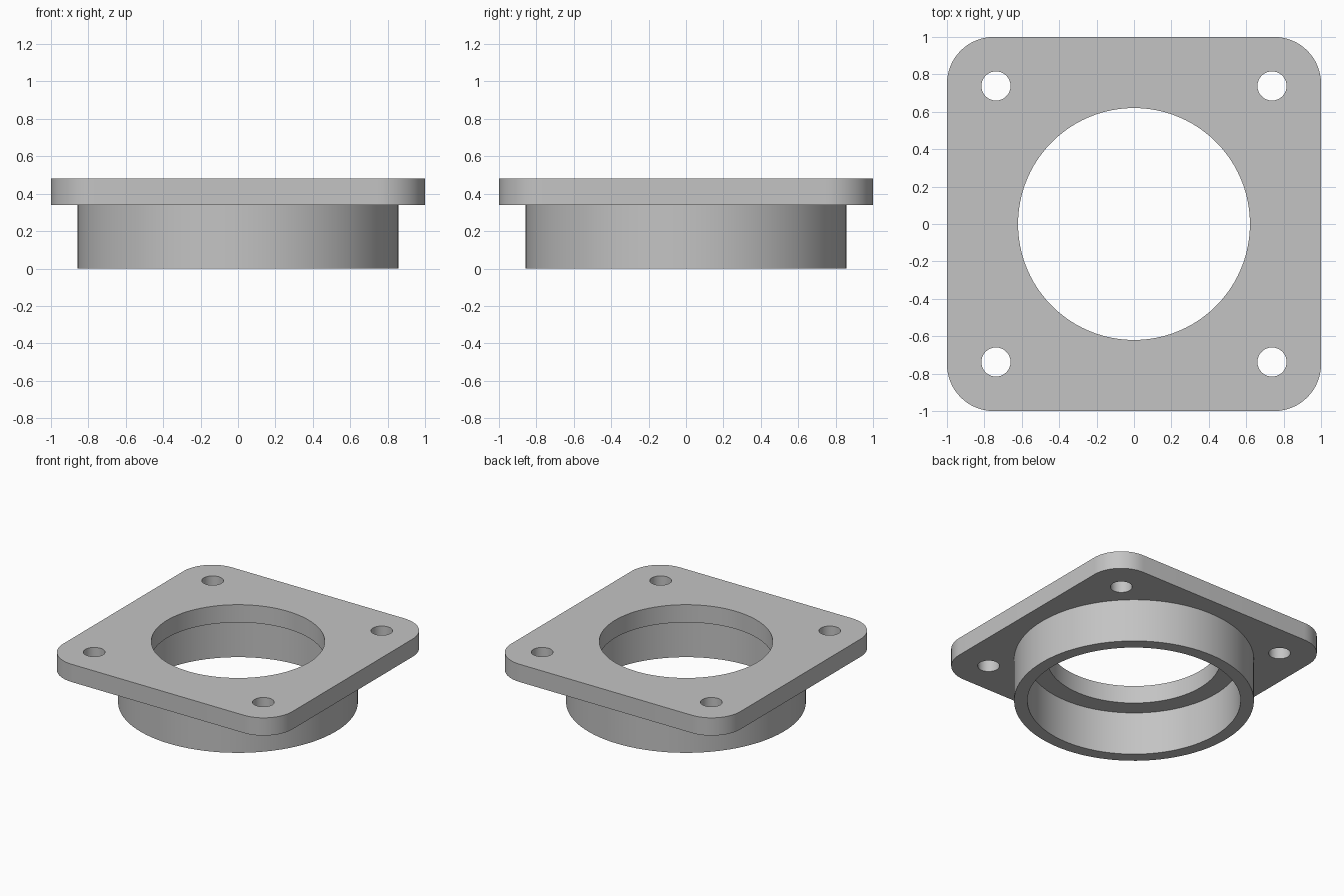
import bpy, bmesh
from math import sin, cos, pi, radians
from mathutils import Vector

if "Cube" in bpy.data.objects:
    bpy.data.objects.remove(bpy.data.objects["Cube"])

PLATE_BOTTOM, PLATE_TOP = 0.34, 0.48
CORNER = 0.25
BOLT = 0.738

grey = bpy.data.materials.new("plain_grey")
grey.use_nodes = True
grey.diffuse_color = (0.55, 0.55, 0.55, 1)
grey.node_tree.nodes["Principled BSDF"].inputs["Base Color"].default_value = grey.diffuse_color


def arc(cx, cy, radius, start, end, steps):
    angles = [start + (end - start) * i / steps for i in range(steps + 1)]
    return [(cx + radius * cos(a), cy + radius * sin(a)) for a in angles]


def circle(cx, cy, radius, steps):
    return arc(cx, cy, radius, 0, 2 * pi, steps)[:-1]


def finish(name, bm):
    bmesh.ops.remove_doubles(bm, verts=bm.verts, dist=0.0005)
    bmesh.ops.recalc_face_normals(bm, faces=bm.faces)
    mesh = bpy.data.meshes.new(name)
    bm.to_mesh(mesh)
    bm.free()
    mesh.materials.append(grey)
    obj = bpy.data.objects.new(name, mesh)
    bpy.context.collection.objects.link(obj)
    bpy.ops.object.select_all(action='DESELECT')
    obj.select_set(True)
    bpy.context.view_layer.objects.active = obj
    bpy.ops.object.shade_smooth_by_angle(angle=radians(30))


# Square flange: rounded outline with the bore and four bolt holes
outline = []
for k, (sx, sy) in enumerate([(1, 1), (-1, 1), (-1, -1), (1, -1)]):
    c = 1 - CORNER
    outline += arc(sx * c, sy * c, CORNER, k * pi / 2, (k + 1) * pi / 2, 16)
loops = [outline, circle(0, 0, 0.62, 96)]
loops += [circle(x, y, 0.078, 32) for x in (-BOLT, BOLT) for y in (-BOLT, BOLT)]

curve = bpy.data.curves.new("flange_outline", 'CURVE')
curve.dimensions = '2D'
curve.fill_mode = 'BOTH'
curve.extrude = (PLATE_TOP - PLATE_BOTTOM) / 2
for loop in loops:
    spline = curve.splines.new('POLY')
    spline.points.add(len(loop) - 1)
    for point, (x, y) in zip(spline.points, loop):
        point.co = (x, y, 0, 1)
    spline.use_cyclic_u = True
helper = bpy.data.objects.new("flange_outline", curve)
bpy.context.collection.objects.link(helper)
bpy.context.view_layer.update()
bm = bmesh.new()
bm.from_mesh(helper.to_mesh())
helper.to_mesh_clear()
bpy.data.objects.remove(helper)
bmesh.ops.translate(bm, verts=bm.verts, vec=(0, 0, (PLATE_BOTTOM + PLATE_TOP) / 2))
finish("flange_plate", bm)

# Round collar below the flange, spun from its wall section
bm = bmesh.new()
section = [(0.762, PLATE_BOTTOM), (0.762, 0), (0.857, 0), (0.857, PLATE_BOTTOM)]
verts = [bm.verts.new((r, 0, z)) for r, z in section]
edges = [bm.edges.new((verts[i], verts[(i + 1) % 4])) for i in range(4)]
bmesh.ops.spin(bm, geom=verts + edges, cent=Vector(), axis=(0, 0, 1),
               angle=2 * pi, steps=96)
finish("collar", bm)
